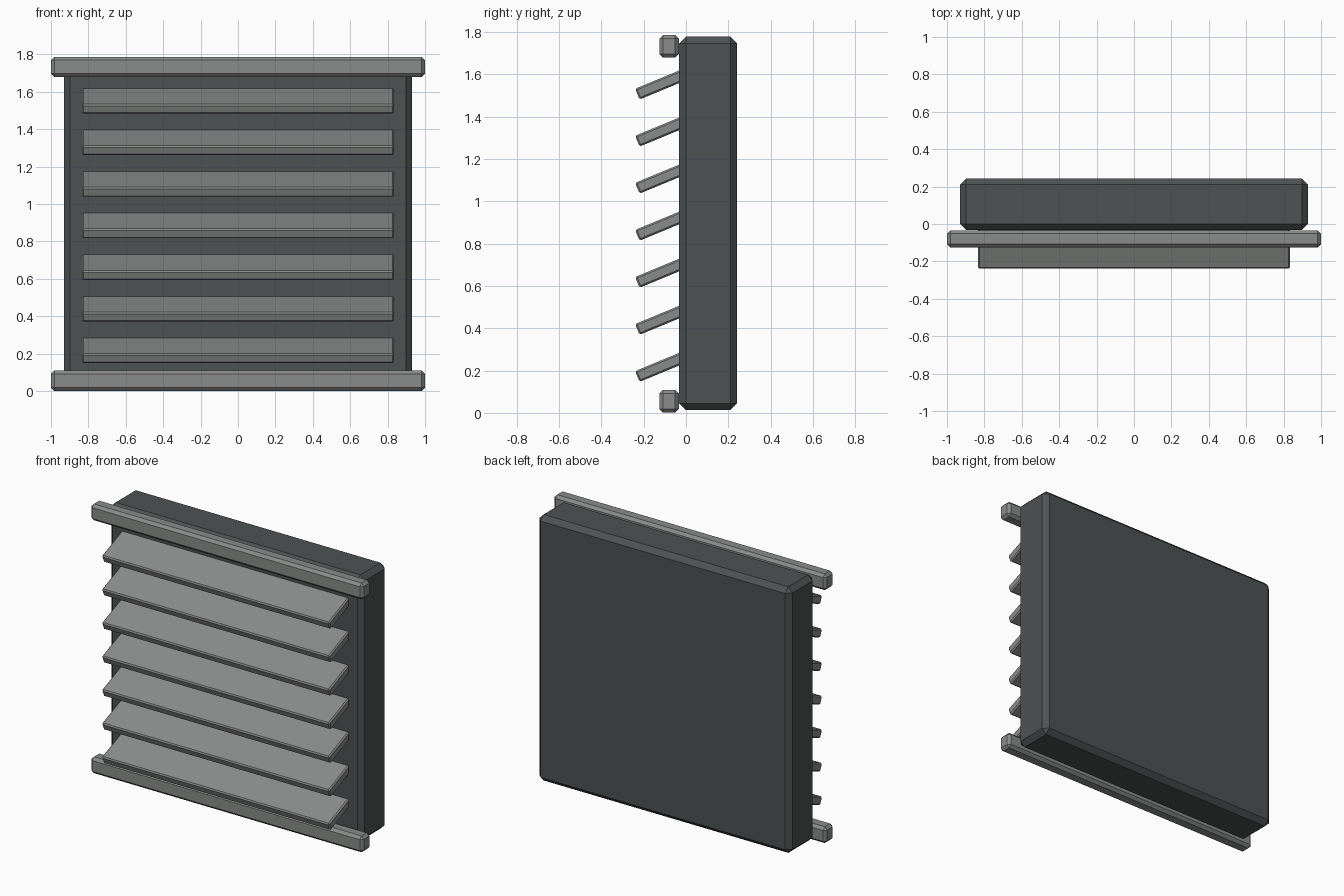
import bpy, math

if "Cube" in bpy.data.objects:
    bpy.data.objects.remove(bpy.data.objects["Cube"])


def material(name, rgb):
    m = bpy.data.materials.new(name)
    m.diffuse_color = (*rgb, 1)
    m.use_nodes = True
    m.node_tree.nodes["Principled BSDF"].inputs["Base Color"].default_value = m.diffuse_color
    return m


dark = material("dark grey", (0.075, 0.085, 0.086))
light = material("light grey", (0.25, 0.262, 0.253))


def box(name, centre, size, bevel, mat, tilt=0.0):
    """Box with a flat one-segment chamfer on every edge."""
    bpy.ops.mesh.primitive_cube_add(size=1, location=centre)
    o = bpy.context.object
    o.name = name
    o.scale = size
    bpy.ops.object.transform_apply(location=False, rotation=False, scale=True)
    o.rotation_euler.x = tilt
    b = o.modifiers.new("chamfer", 'BEVEL')
    b.width = bevel
    b.segments = 1
    o.data.materials.append(mat)
    return o


# Main housing
box("housing", (0, 0.105, 0.896), (1.86, 0.274, 1.765), 0.032, dark)

# Top and bottom rails
for name, z in (("bottom_rail", 0.055), ("top_rail", 1.733)):
    box(name, (0, -0.08, z), (2.0, 0.092, 0.108), 0.018, light)

# Seven slats sloping down towards the front
tilt = math.radians(22.5)
depth = 0.24
for i in range(7):
    y = -0.23 + depth / 2 * math.cos(tilt)
    z = 0.172 + i * 0.2225 + depth / 2 * math.sin(tilt)
    box(f"slat_{i + 1}", (0, y, z), (1.67, depth, 0.055), 0.008, light, tilt)
